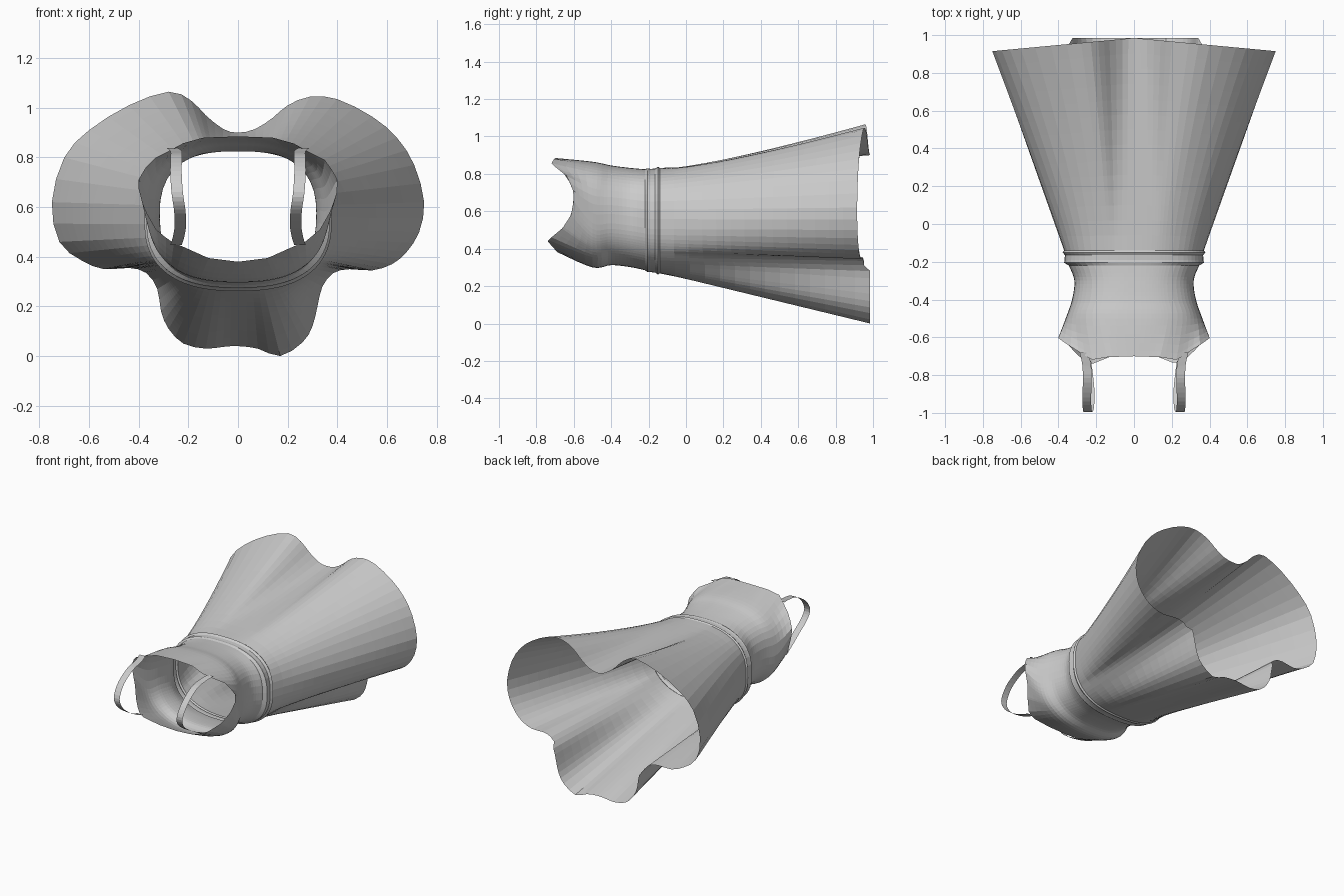
import bpy, bmesh, math
from mathutils import Vector

if "Cube" in bpy.data.objects:
    bpy.data.objects.remove(bpy.data.objects["Cube"])

# Hem outline (x, z), clockwise from the top centre
HEM = [(0, .90), (.07, .915), (.14, .96), (.20, 1.01), (.29, 1.045), (.40, 1.035), (.54, .965),
       (.64, .88), (.71, .77), (.75, .62), (.73, .50), (.68, .42), (.62, .37), (.54, .345),
       (.45, .35), (.385, .335), (.34, .28), (.32, .20), (.30, .12), (.26, .055), (.17, .0),
       (.08, .03), (0, .04), (-.06, .037), (-.13, .03), (-.22, .05), (-.28, .11), (-.31, .18),
       (-.325, .27), (-.37, .335), (-.44, .355), (-.54, .35), (-.63, .385), (-.72, .46),
       (-.75, .62), (-.70, .80), (-.60, .91), (-.44, 1.01), (-.28, 1.065), (-.19, 1.03),
       (-.13, .97), (-.06, .915)]
# Neckline and armhole edge: angle, x, y, z
EDGE = [(90, 0, -.70, .885), (65, .14, -.705, .88), (48, .23, -.72, .855), (40, .27, -.69, .83),
        (25, .35, -.64, .79), (10, .40, -.605, .72), (-5, .40, -.60, .66), (-20, .37, -.615, .58),
        (-33, .33, -.66, .51), (-45, .27, -.72, .46), (-52, .22, -.74, .44),
        (-70, .12, -.70, .395), (-90, 0, -.685, .38)]


def spline(p0, p1, p2, p3, t):
    return 0.5 * (2 * p1 + (p2 - p0) * t + (2 * p0 - 5 * p1 + 4 * p2 - p3) * t * t
                  + (3 * p1 - p0 - 3 * p2 + p3) * t ** 3)


def smooth_path(pts, steps, closed=False):
    pts = [Vector(p) for p in pts]
    n = len(pts)
    pick = (lambda i: pts[i % n]) if closed else (lambda i: pts[max(0, min(n - 1, i))])
    out = [spline(pick(i - 1), pick(i), pick(i + 1), pick(i + 2), k / steps)
           for i in range(n if closed else n - 1) for k in range(steps)]
    return out if closed else out + [pts[-1]]


def sheet(name, rows, closed=True):
    bm = bmesh.new()
    grid = [[bm.verts.new(p) for p in row] for row in rows]
    for a, b in zip(grid, grid[1:]):
        n = len(a)
        for i in range(n if closed else n - 1):
            j = (i + 1) % n
            bm.faces.new((a[i], a[j], b[j], b[i]))
    bmesh.ops.recalc_face_normals(bm, faces=bm.faces)
    mesh = bpy.data.meshes.new(name)
    bm.to_mesh(mesh)
    bm.free()
    ob = bpy.data.objects.new(name, mesh)
    bpy.context.collection.objects.link(ob)
    return ob


hem = smooth_path([(x, 0, z) for x, z in HEM], 2, True)
sides = [-1 if p.x < 0 else 1 for p in hem]
angles = [math.atan2((p.z - .55) / .5, abs(p.x) / .75) for p in hem]
for p in hem:
    p.y = .985 if p.z < .3 else .915 + .07 * (1 - min(1, abs(p.x) / .75))


# Rounded-box body section at a given y
def ring(y, half, top, bottom, e=2.5):
    out = []
    for a, s in zip(angles, sides):
        c, d = max(0, math.cos(a)), math.sin(a)
        z = math.copysign(abs(d) ** (2 / e), d)
        out.append(Vector((s * half * c ** (2 / e), y, (top + bottom) / 2 + z * (top - bottom) / 2)))
    return out


def edge_point(a, s):
    a = math.degrees(a)
    for k, m in zip(EDGE, EDGE[1:]):
        if a >= m[0]:
            t = min(1, max(0, (k[0] - a) / (k[0] - m[0])))
            p = Vector(k[1:]).lerp(Vector(m[1:]), t)
            return Vector((p.x * s, p.y, p.z))
    return Vector((0, EDGE[-1][2], EDGE[-1][3]))


# Flared skirt
waist = ring(-.14, .37, .832, .268)
skirt = []
for k in range(15):
    t = k / 14
    row = []
    for w, h, a in zip(waist, hem, angles):
        u = t ** (1 + .25 * max(0, math.sin(a)))
        row.append(Vector((w.x + (h.x - w.x) * u, w.y + (h.y - w.y) * t, w.z + (h.z - w.z) * u)))
    skirt.append(row)
sheet("skirt", skirt)

# Waistband with a raised ridge on each edge
band = [waist, ring(-.15, .378, .838, .262), ring(-.165, .366, .828, .272),
        ring(-.19, .368, .827, .275), ring(-.205, .37, .83, .275), ring(-.22, .345, .825, .285)]
sheet("waistband", band)

# Fitted bodice running up to the neckline and armholes
keys = [band[-1], ring(-.30, .316, .832, .302), ring(-.40, .328, .845, .312),
        ring(-.50, .362, .865, .30), [edge_point(a, s) for a, s in zip(angles, sides)]]
columns = [smooth_path(col, 5) for col in zip(*keys)]
sheet("bodice", list(zip(*columns)))

# Looped shoulder straps
path = smooth_path([(.265, -.68, .838), (.25, -.75, .826), (.248, -.84, .808), (.25, -.94, .745),
                    (.245, -.995, .66), (.235, -.97, .59), (.232, -.89, .528),
                    (.24, -.80, .478), (.25, -.725, .447)], 4)
w = Vector((.023, 0, 0))
strap = sheet("shoulder_straps", [(p - w, p + w) for p in path], closed=False)
mirror = strap.modifiers.new("mirror", 'MIRROR')
mirror.use_mirror_merge = False
